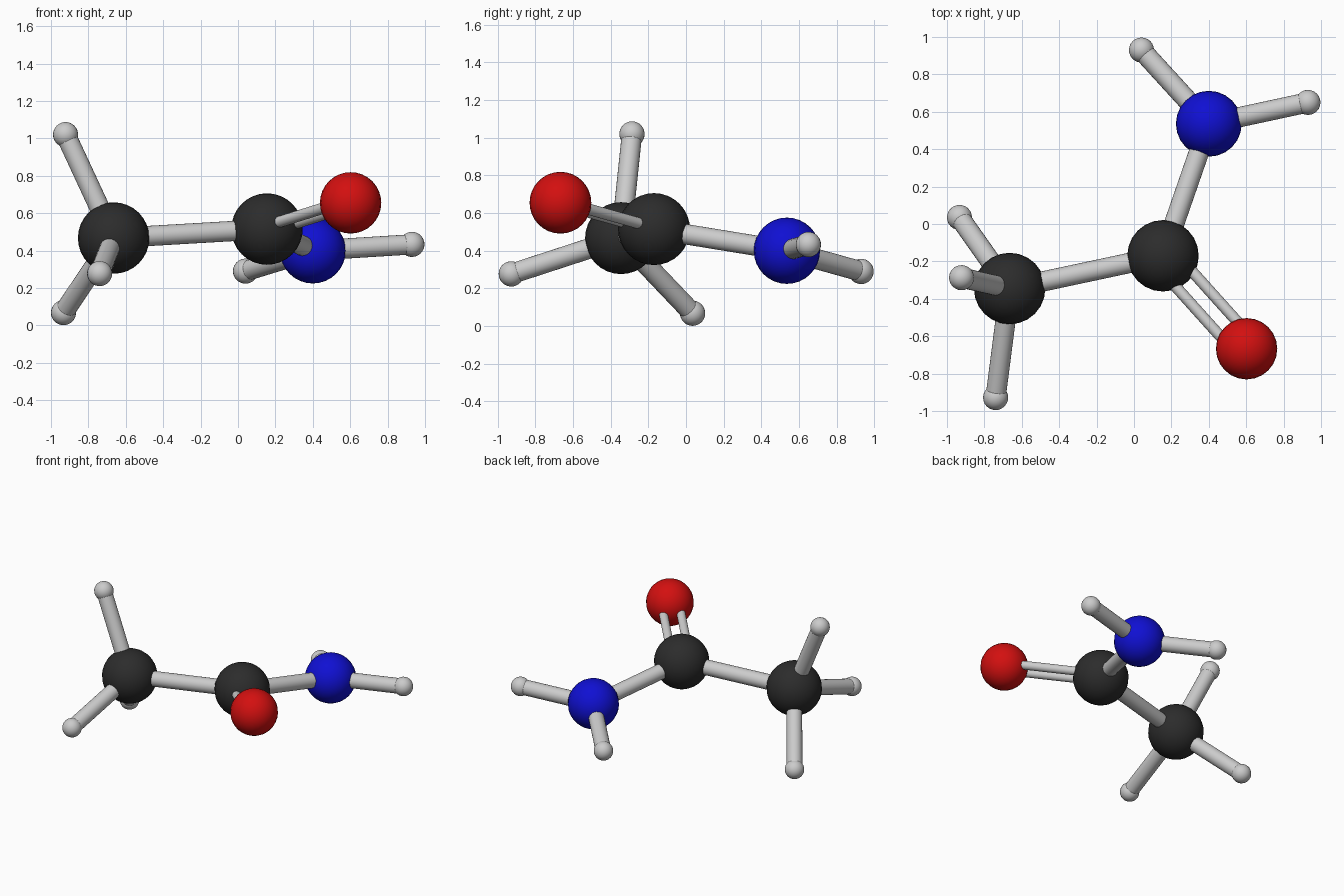
import bpy
from mathutils import Vector

if "Cube" in bpy.data.objects:
    bpy.data.objects.remove(bpy.data.objects["Cube"])


def material(name, color):
    m = bpy.data.materials.new(name)
    m.diffuse_color = (*color, 1)
    m.use_nodes = True
    m.node_tree.nodes["Principled BSDF"].inputs["Base Color"].default_value = m.diffuse_color
    return m


black = material("black", (0.025, 0.025, 0.025))
blue = material("blue", (0.005, 0.005, 0.65))
red = material("red", (0.65, 0.005, 0.005))

# atom: centre, radius, material
atoms = {
    "methyl_carbon": ((-0.665, -0.345, 0.467), 0.191, black),
    "carbonyl_carbon": ((0.155, -0.17, 0.515), 0.191, black),
    "nitrogen": ((0.40, 0.536, 0.40), 0.176, blue),
    "oxygen": ((0.602, -0.667, 0.655), 0.164, red),
    "methyl_hydrogen_top": ((-0.922, -0.287, 1.02), 0.067, None),
    "methyl_hydrogen_back": ((-0.933, 0.035, 0.068), 0.067, None),
    "methyl_hydrogen_front": ((-0.74, -0.928, 0.277), 0.067, None),
    "amine_hydrogen_right": ((0.93, 0.65, 0.433), 0.067, None),
    "amine_hydrogen_back": ((0.04, 0.93, 0.29), 0.067, None),
}
pos = {name: Vector(a[0]) for name, a in atoms.items()}


def smooth(name):
    ob = bpy.context.object
    ob.name = name
    bpy.ops.object.shade_smooth_by_angle()
    return ob


def rod(name, a, b, radius):
    d = b - a
    bpy.ops.mesh.primitive_cylinder_add(vertices=24, radius=radius, depth=d.length,
                                        location=(a + b) / 2,
                                        rotation=d.to_track_quat('Z', 'Y').to_euler())
    smooth(name)


# Atom balls
for name, (loc, radius, mat) in atoms.items():
    bpy.ops.mesh.primitive_uv_sphere_add(segments=24, ring_count=16, radius=radius, location=loc)
    ball = smooth(name)
    if mat:
        ball.data.materials.append(mat)

# Single bonds
for a, b in [("methyl_carbon", "carbonyl_carbon"), ("carbonyl_carbon", "nitrogen"),
             ("methyl_carbon", "methyl_hydrogen_top"), ("methyl_carbon", "methyl_hydrogen_back"),
             ("methyl_carbon", "methyl_hydrogen_front"), ("nitrogen", "amine_hydrogen_right"),
             ("nitrogen", "amine_hydrogen_back")]:
    rod(f"bond_{a}_{b}", pos[a], pos[b], 0.054)

# Double bond: two thin rods side by side in the plane of the molecule
c, o = pos["carbonyl_carbon"], pos["oxygen"]
normal = (pos["methyl_carbon"] - c).cross(pos["nitrogen"] - c)
side = normal.cross(o - c).normalized() * 0.06
for label, s in (("left", 1), ("right", -1)):
    rod(f"double_bond_{label}", c + side * s, o + side * s, 0.03)
